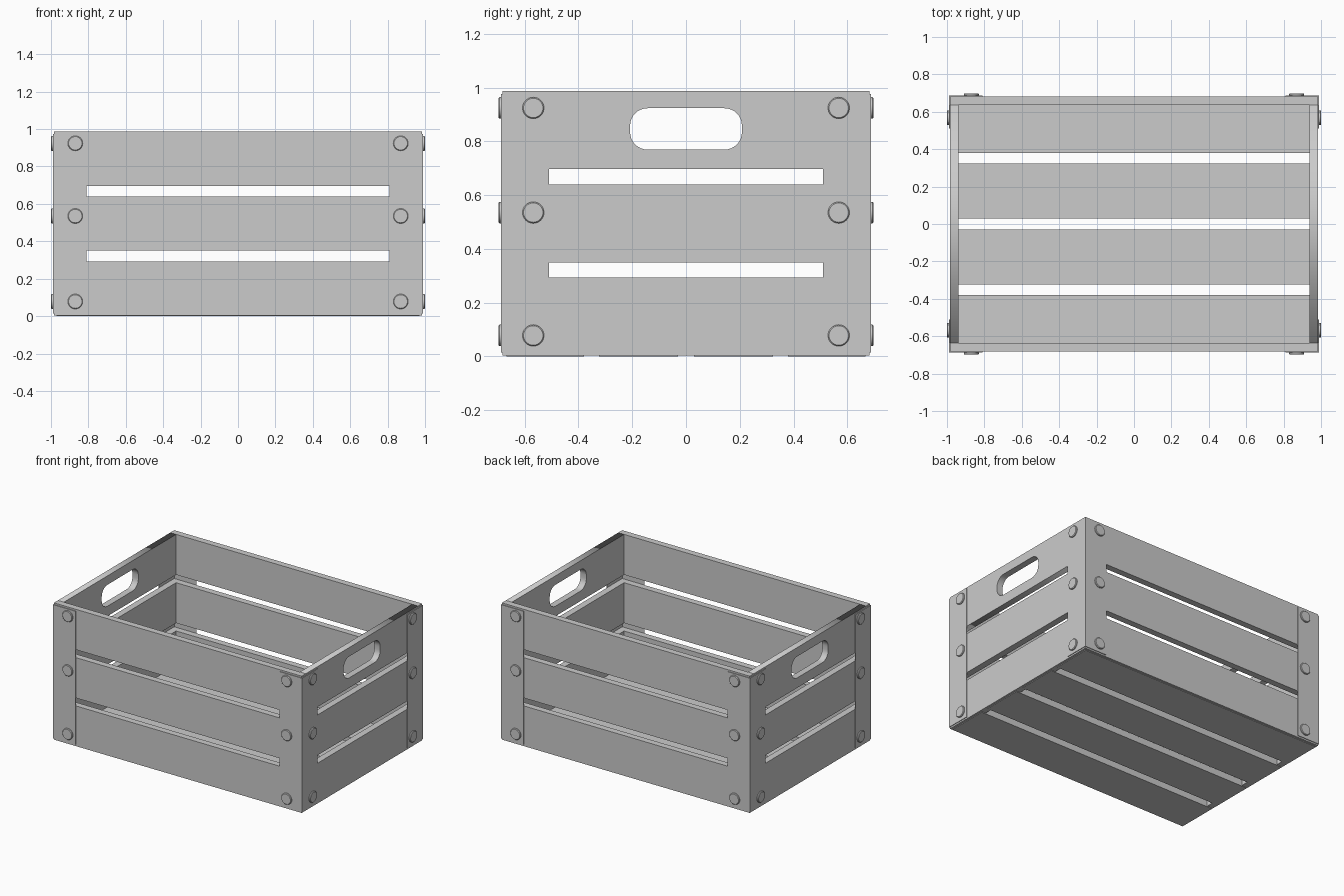
import bpy, bmesh, math
from mathutils import Matrix

if "Cube" in bpy.data.objects:
    bpy.data.objects.remove(bpy.data.objects["Cube"])

WX, WY = 0.985, 0.683      # outer faces of the slats
IX, IY = 0.938, 0.637      # inner faces of the slats
ROWS = [(0.004, 0.293), (0.35, 0.64), (0.697, 0.987)]


def finish(name, bm):
    bmesh.ops.recalc_face_normals(bm, faces=bm.faces)
    me = bpy.data.meshes.new(name)
    bm.to_mesh(me)
    bm.free()
    ob = bpy.data.objects.new(name, me)
    bpy.context.collection.objects.link(ob)
    return ob


def box(name, x0, x1, y0, y1, z0, z1):
    bm = bmesh.new()
    m = Matrix.Translation(((x0 + x1) / 2, (y0 + y1) / 2, (z0 + z1) / 2))
    m = m @ Matrix.Diagonal((x1 - x0, y1 - y0, z1 - z0, 1))
    bmesh.ops.create_cube(bm, size=1, matrix=m)
    return finish(name, bm)


def handle_board(name, x):
    # Rectangular board with a rounded grip hole, filled from a 2D curve
    z0, z1 = ROWS[2]
    outer = [(-IY, z0), (IY, z0), (IY, z1), (-IY, z1)]
    r, hy, zc, hz = 0.065, 0.208, 0.846, 0.077
    hole = []
    for q, (sy, sz) in enumerate([(1, 1), (-1, 1), (-1, -1), (1, -1)]):
        for i in range(9):
            a = math.radians(q * 90 + i * 11.25)
            hole.append((sy * (hy - r) + r * math.cos(a),
                         zc + sz * (hz - r) + r * math.sin(a)))
    cu = bpy.data.curves.new(name, 'CURVE')
    cu.dimensions = '2D'
    cu.fill_mode = 'BOTH'
    cu.extrude = (WX - IX) / 2
    for pts in (outer, hole):
        sp = cu.splines.new('POLY')
        sp.points.add(len(pts) - 1)
        for p, (u, v) in zip(sp.points, pts):
            p.co = (u, v, 0, 1)
        sp.use_cyclic_u = True
    ob = bpy.data.objects.new(name, cu)
    ob.location.x = x
    ob.rotation_euler = (math.pi / 2, 0, math.pi / 2)
    bpy.context.collection.objects.link(ob)
    bpy.ops.object.select_all(action='DESELECT')
    ob.select_set(True)
    bpy.context.view_layer.objects.active = ob
    bpy.ops.object.convert(target='MESH')


def corner_bracket(name, sx, sy):
    # Thin L-shaped plate wrapping the corner
    ox, oy = 0.99, 0.688
    prof = [(ox, oy), (0.81, oy), (0.81, WY), (WX, WY), (WX, 0.51), (ox, 0.51)]
    bm = bmesh.new()
    f = bm.faces.new([bm.verts.new((sx * x, sy * y, 0.015)) for x, y in prof])
    ext = bmesh.ops.extrude_face_region(bm, geom=[f])
    bmesh.ops.translate(bm, vec=(0, 0, 0.96), verts=[
        v for v in ext['geom'] if isinstance(v, bmesh.types.BMVert)])
    finish(name, bm)


def rivet(name, loc, rot):
    # Flat round head with a narrow chamfer
    bm = bmesh.new()
    n = 32
    rings = [[bm.verts.new((r * math.cos(i * math.tau / n),
                            r * math.sin(i * math.tau / n), z)) for i in range(n)]
             for r, z in [(0.04, -0.003), (0.04, 0.006), (0.036, 0.010)]]
    for a, b in zip(rings, rings[1:]):
        for i in range(n):
            j = (i + 1) % n
            bm.faces.new((a[i], a[j], b[j], b[i]))
    bm.faces.new(rings[-1])
    bm.faces.new(rings[0][::-1])
    bmesh.ops.transform(bm, matrix=Matrix.Translation(loc) @ rot, verts=bm.verts)
    ob = finish(name, bm)
    bpy.ops.object.select_all(action='DESELECT')
    ob.select_set(True)
    bpy.context.view_layer.objects.active = ob
    bpy.ops.object.shade_smooth_by_angle(angle=math.radians(30))


# Long side slats and end slats
for s, side, end in ((-1, "front", "left"), (1, "back", "right")):
    for i, (z0, z1) in enumerate(ROWS):
        y0, y1 = sorted((s * IY, s * WY))
        x0, x1 = sorted((s * IX, s * WX))
        box(f"{side}_slat_{i + 1}", -WX, WX, y0, y1, z0, z1)
        if i < 2:
            box(f"{end}_slat_{i + 1}", x0, x1, -IY, IY, z0, z1)
    handle_board(f"{end}_handle_board", s * (IX + WX) / 2)

# Floor boards
for i, (y0, y1) in enumerate([(-0.668, -0.38), (-0.323, -0.03),
                              (0.03, 0.323), (0.38, 0.668)]):
    box(f"floor_board_{i + 1}", -0.97, 0.97, y0, y1, 0.0, 0.045)

# Corner brackets with three rivets on each face
for sx in (-1, 1):
    for sy in (-1, 1):
        tag = ("left" if sx < 0 else "right") + ("_front" if sy < 0 else "_back")
        corner_bracket(f"{tag}_bracket", sx, sy)
        for i, z in enumerate((0.078, 0.535, 0.924)):
            rivet(f"{tag}_side_rivet_{i + 1}", (sx * 0.87, sy * 0.688, z),
                  Matrix.Rotation(-sy * math.pi / 2, 4, 'X'))
            rivet(f"{tag}_end_rivet_{i + 1}", (sx * 0.99, sy * 0.568, z),
                  Matrix.Rotation(sx * math.pi / 2, 4, 'Y'))
